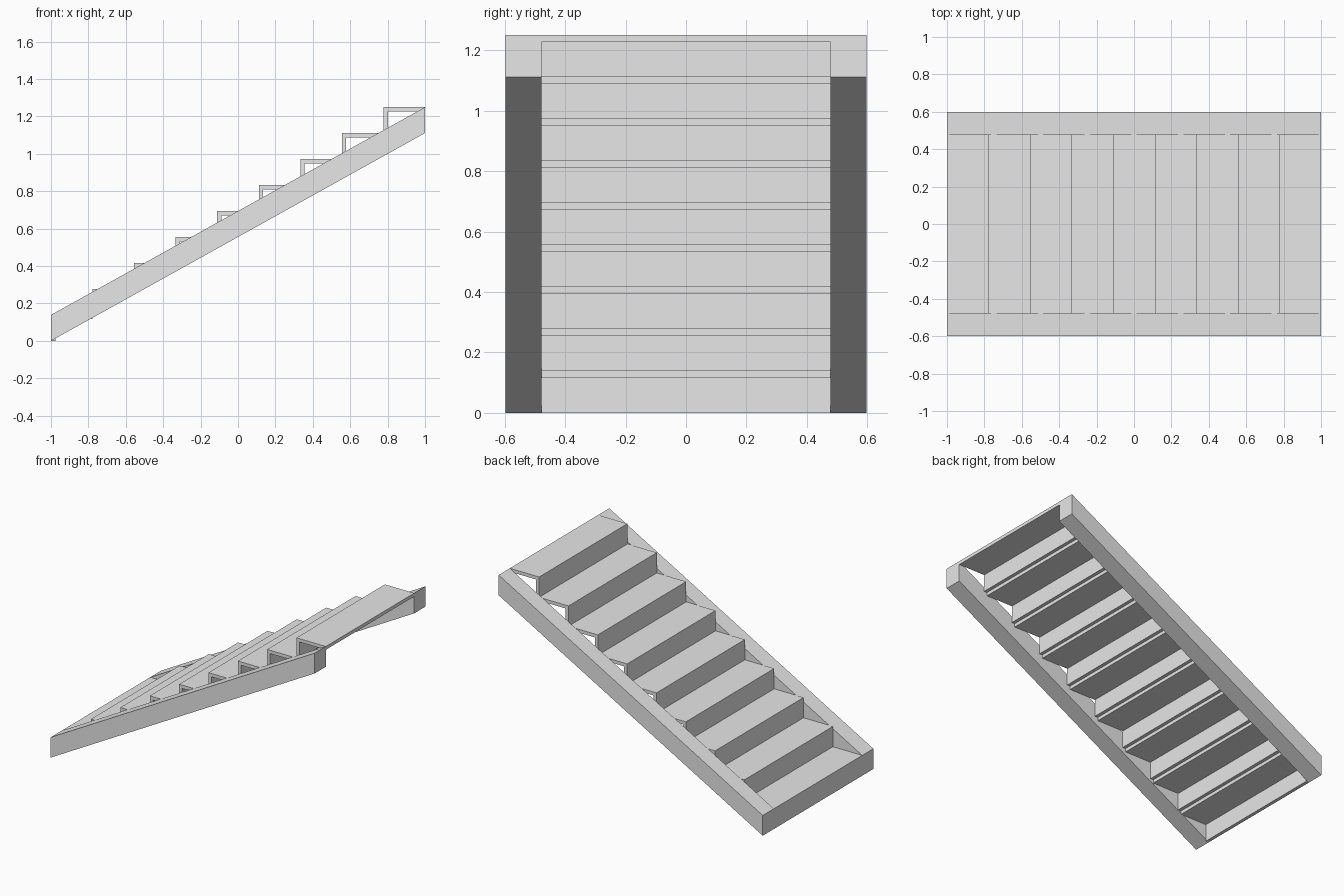
import bpy, bmesh

if "Cube" in bpy.data.objects:
    bpy.data.objects.remove(bpy.data.objects["Cube"])

STEPS = 9
RUN, RISE = 2 / STEPS, 1.25 / STEPS
INNER, OUTER = 0.478, 0.598   # inner and outer faces of the stringers
THICK = 0.023                 # board thickness

grey = bpy.data.materials.new("light grey")
grey.diffuse_color = (0.8, 0.8, 0.8, 1)
grey.use_nodes = True
grey.node_tree.nodes["Principled BSDF"].inputs["Base Color"].default_value = grey.diffuse_color


def extrude_profile(name, profile, y0, y1):
    """Extrude an x-z outline from y0 to y1."""
    bm = bmesh.new()
    face = bm.faces.new([bm.verts.new((x, y0, z)) for x, z in profile])
    ext = bmesh.ops.extrude_face_region(bm, geom=[face])
    moved = [v for v in ext["geom"] if isinstance(v, bmesh.types.BMVert)]
    bmesh.ops.translate(bm, verts=moved, vec=(0, y1 - y0, 0))
    bmesh.ops.recalc_face_normals(bm, faces=bm.faces)
    mesh = bpy.data.meshes.new(name)
    bm.to_mesh(mesh)
    bm.free()
    mesh.materials.append(grey)
    obj = bpy.data.objects.new(name, mesh)
    bpy.context.collection.objects.link(obj)
    return obj


# Sloped side boards with vertical ends
top = STEPS * RISE
slope = [(-1, 0), (1, top - RISE), (1, top), (-1, RISE)]
extrude_profile("front_stringer", slope, -OUTER, -INNER)
extrude_profile("back_stringer", slope, INNER, OUTER)

# Each step is a riser and tread joined as one L-shaped board
for i in range(STEPS):
    x0, x1 = -1 + i * RUN, -1 + (i + 1) * RUN
    z0, z1 = i * RISE, (i + 1) * RISE
    extrude_profile(f"step_{i + 1}", [
        (x0, z0), (x0 + THICK, z0), (x0 + THICK, z1 - THICK),
        (x1, z1 - THICK), (x1, z1), (x0, z1)], -INNER, INNER)
